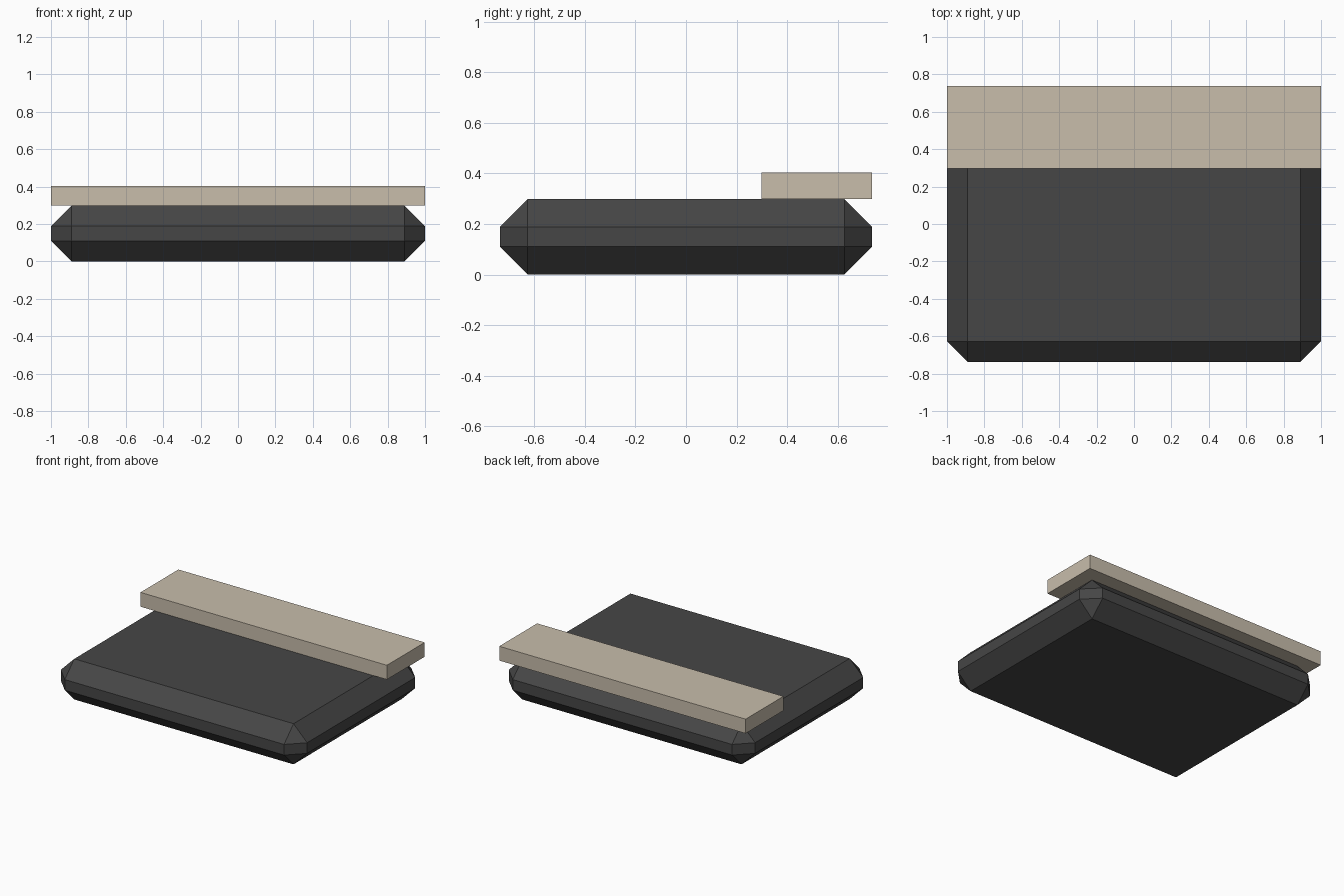
import bpy
import bmesh

if "Cube" in bpy.data.objects:
    bpy.data.objects.remove(bpy.data.objects["Cube"])


def material(name, rgb):
    m = bpy.data.materials.new(name)
    m.diffuse_color = (*rgb, 1)
    m.use_nodes = True
    m.node_tree.nodes["Principled BSDF"].inputs["Base Color"].default_value = m.diffuse_color
    return m


def box(name, lo, hi, mat, chamfer=0):
    """Flat-shaded box between two corners, optionally chamfered on all edges."""
    bm = bmesh.new()
    bmesh.ops.create_cube(bm, size=1)
    for v in bm.verts:
        v.co = [l + (c + 0.5) * (h - l) for l, h, c in zip(lo, hi, v.co)]
    if chamfer:
        bmesh.ops.bevel(bm, geom=bm.edges[:], offset=chamfer, segments=1,
                        affect='EDGES', offset_type='OFFSET')
    bmesh.ops.recalc_face_normals(bm, faces=bm.faces)
    mesh = bpy.data.meshes.new(name)
    bm.to_mesh(mesh)
    bm.free()
    mesh.materials.append(mat)
    obj = bpy.data.objects.new(name, mesh)
    bpy.context.collection.objects.link(obj)
    return obj


dark_grey = material("dark_grey", (0.061, 0.061, 0.061))
beige = material("beige", (0.58, 0.51, 0.41))

# Chamfered slab
box("base_slab", (-1, -0.737, 0), (1, 0.737, 0.298), dark_grey, chamfer=0.11)

# Plank lying along the back edge
box("back_plank", (-1, 0.298, 0.298), (1, 0.737, 0.403), beige)
